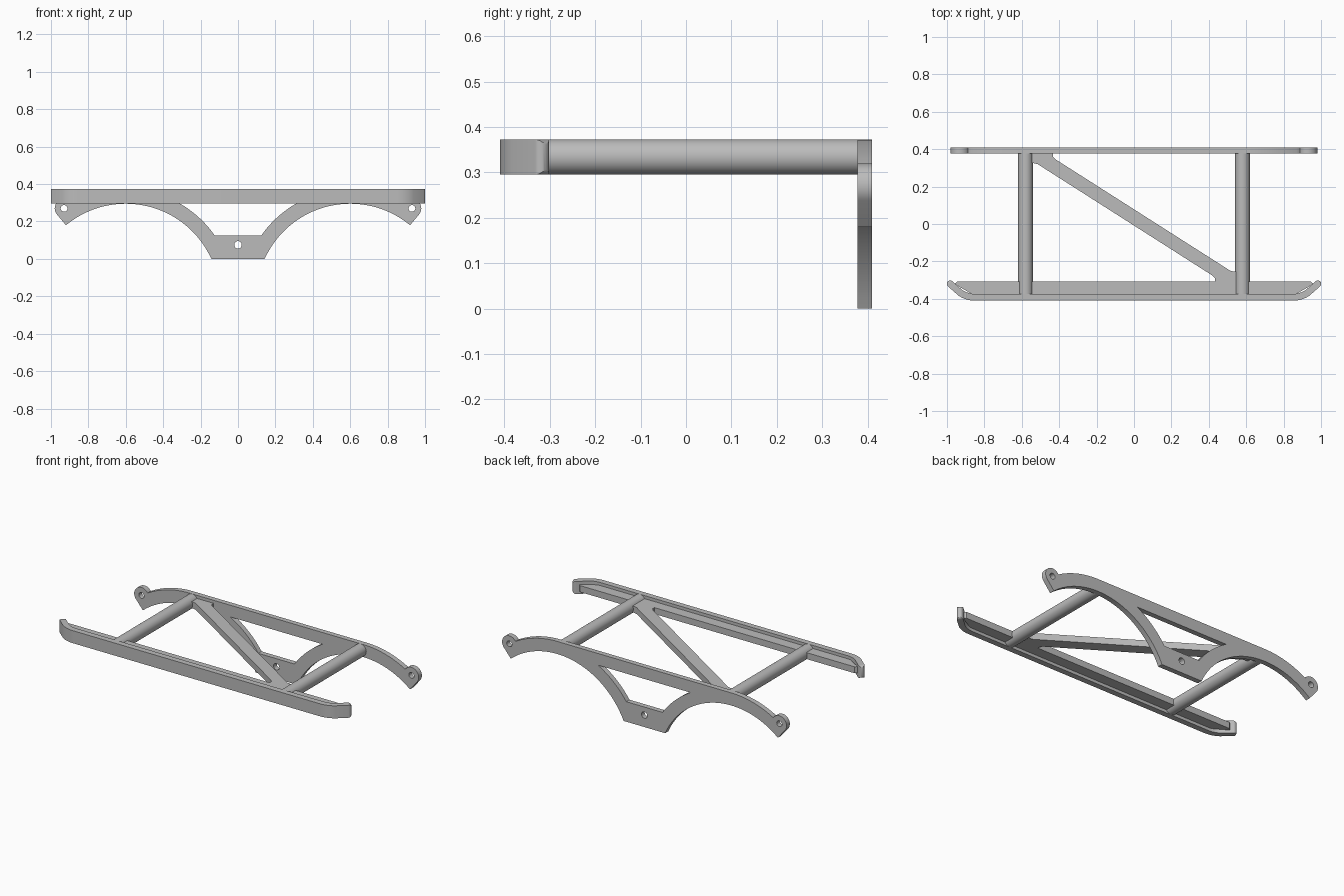
import bpy, bmesh, math
from mathutils import Vector

cube = bpy.data.objects.get("Cube")
if cube:
    bpy.data.objects.remove(cube)

grey = bpy.data.materials.new("light_grey")
grey.use_nodes = True
colour = (0.5, 0.5, 0.5, 1)
grey.diffuse_color = colour
grey.node_tree.nodes["Principled BSDF"].inputs["Base Color"].default_value = colour

MID_Z, HALF_H = 0.334, 0.039


def finish(obj):
    bpy.ops.object.select_all(action="DESELECT")
    obj.select_set(True)
    bpy.context.view_layer.objects.active = obj
    if obj.type == "CURVE":
        bpy.ops.object.convert(target="MESH")
        obj = bpy.context.object
    bm = bmesh.new()
    bm.from_mesh(obj.data)
    bmesh.ops.remove_doubles(bm, verts=bm.verts, dist=0.0001)
    bmesh.ops.recalc_face_normals(bm, faces=bm.faces)
    bm.to_mesh(obj.data)
    bm.free()
    obj.data.materials.clear()
    obj.data.materials.append(grey)
    bpy.ops.object.shade_smooth_by_angle(angle=math.radians(30))
    return obj


def arc(cx, cy, r, start, end, n):
    angles = [math.radians(start + (end - start) * i / n) for i in range(n + 1)]
    return [(cx + r * math.cos(a), cy + r * math.sin(a)) for a in angles]


def mirrored(half):
    return half + [(-x, y) for x, y in reversed(half)]


def plate(name, loops, thickness, location, upright=False):
    """Flat plate from an outline followed by hole loops."""
    cu = bpy.data.curves.new(name, "CURVE")
    cu.dimensions, cu.fill_mode, cu.extrude = "2D", "BOTH", thickness / 2
    for loop in loops:
        sp = cu.splines.new("POLY")
        sp.points.add(len(loop) - 1)
        for p, (x, y) in zip(sp.points, loop):
            p.co = (x, y, 0, 1)
        sp.use_cyclic_u = True
    obj = bpy.data.objects.new(name, cu)
    obj.location = location
    if upright:
        obj.rotation_euler.x = math.pi / 2
    bpy.context.collection.objects.link(obj)
    return finish(obj)


def hole(x, y, r):
    return arc(x, y, r, 0, 345, 23)


# Back plate: two concentric arches, round lugs and a central hanger
AX, AZ, R_IN, R_OUT = 0.6, -0.207, 0.502, 0.58
outline = mirrored(
    arc(AX, AZ, R_IN, 155.6, 50.4, 40)
    + arc(0.93, 0.27, 0.05, -39.6, 148, 20)
    + arc(AX, AZ, R_OUT, 60.3, 90, 14))


def arch_angle(z):
    return 180 - math.degrees(math.asin((z - AZ) / R_OUT))


window = mirrored(arc(AX, AZ, R_OUT, arch_angle(0.125), arch_angle(0.3), 12))
plate("back_plate",
      [outline, window, hole(0, 0.075, 0.02), hole(0.93, 0.27, 0.018), hole(-0.93, 0.27, 0.018)],
      0.032, (0, 0.394, 0), upright=True)

# Front rail: upright wall with swept-back, softly rounded ends
HALF_W = 0.018
path = [Vector((0, -0.392))] + [Vector(p) for p in arc(0.85, -0.252, 0.14, -90, -57, 8)]
path.append(Vector((0.983, -0.32)))
stations = []
for i, p in enumerate(path):
    d = (path[min(i + 1, len(path) - 1)] - path[max(i - 1, 0)]).normalized()
    if i == 0:
        d = Vector((1, 0))
    stations.append((p, d, HALF_W, HALF_H))
for i in range(1, 9):
    a = math.radians(i * 88 / 8)
    stations.append((path[-1] + d * HALF_W * math.sin(a), d,
                     HALF_W * math.cos(a), HALF_H - 0.012 * (1 - math.cos(a))))
stations = [(Vector((-p.x, p.y)), Vector((d.x, -d.y)), w, h)
            for p, d, w, h in reversed(stations[1:])] + stations

bm = bmesh.new()
rings = []
for p, d, w, h in stations:
    n = Vector((-d.y, d.x))
    rings.append([bm.verts.new((p.x + n.x * w * s, p.y + n.y * w * s, MID_Z + h * t))
                  for s, t in ((-1, -1), (1, -1), (1, 1), (-1, 1))])
for a, b in zip(rings, rings[1:]):
    for k in range(4):
        bm.faces.new((a[k], a[(k + 1) % 4], b[(k + 1) % 4], b[k]))
bm.faces.new(rings[0])
bm.faces.new(rings[-1])
mesh = bpy.data.meshes.new("front_rail")
bm.to_mesh(mesh)
bm.free()
rail = bpy.data.objects.new("front_rail", mesh)
bpy.context.collection.objects.link(rail)
finish(rail)

# Flange along the inside of the rail
WEB = 0.04
plate("rail_flange", [mirrored([(0.85, -0.385), (0.96, -0.32), (0.945, -0.308)])],
      WEB, (0, 0, MID_Z))

# Diagonal brace, the same at both ends
half_brace = [(-0.57, 0.385), (-0.57, 0.325), (-0.535, 0.325), (-0.515, 0.32),
              (0.42, -0.276), (0.433, -0.29), (0.433, -0.315)]
brace = half_brace + [(-x, 0.07 - y) for x, y in half_brace]
plate("diagonal_brace", [brace], WEB, (0, 0, MID_Z))

# Two round cross tubes
for side, x in (("left", 0.58), ("right", -0.58)):
    bpy.ops.mesh.primitive_cylinder_add(vertices=40, radius=HALF_H, depth=0.765,
                                        location=(x, 0.0025, MID_Z),
                                        rotation=(math.pi / 2, 0, 0))
    tube = bpy.context.object
    tube.name = side + "_cross_tube"
    finish(tube)
